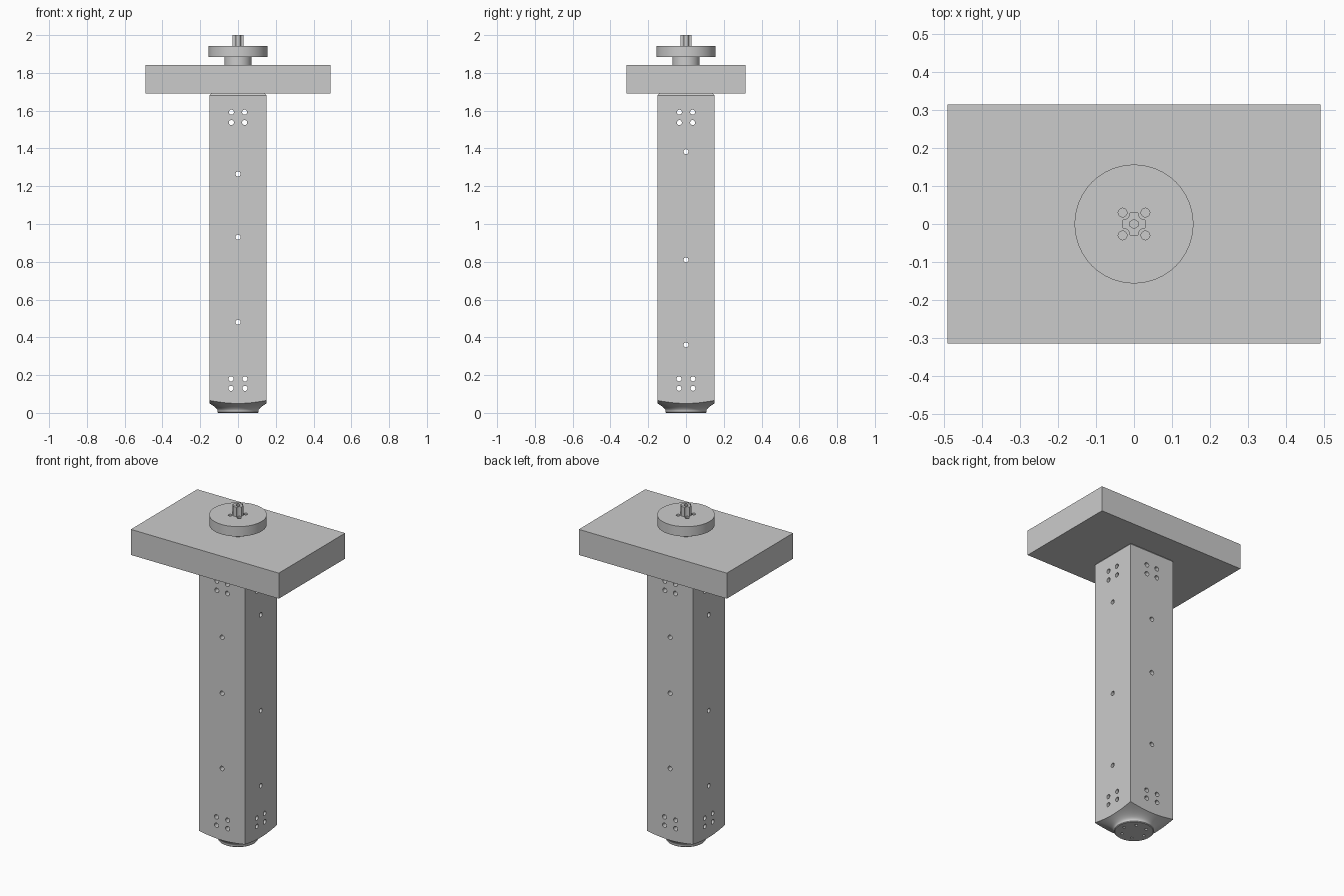
import bpy, bmesh, math
from mathutils import Matrix

if "Cube" in bpy.data.objects:
    bpy.data.objects.remove(bpy.data.objects["Cube"])


def make_object(name, bm):
    bmesh.ops.recalc_face_normals(bm, faces=bm.faces)
    mesh = bpy.data.meshes.new(name)
    bm.to_mesh(mesh)
    bm.free()
    obj = bpy.data.objects.new(name, mesh)
    bpy.context.collection.objects.link(obj)
    return obj


def loft(name, rings):
    """Skin a stack of closed rings and cap both ends."""
    bm = bmesh.new()
    loops = [[bm.verts.new(p) for p in ring] for ring in rings]
    n = len(loops[0])
    for a, b in zip(loops, loops[1:]):
        for i in range(n):
            j = (i + 1) % n
            bm.faces.new((a[i], a[j], b[j], b[i]))
    bm.faces.new(loops[0][::-1])
    bm.faces.new(loops[-1])
    return make_object(name, bm)


def circle(r, z, n=64):
    return [(r * math.cos(2 * math.pi * i / n), r * math.sin(2 * math.pi * i / n), z)
            for i in range(n)]


def add_bore(bm, radius, depth, matrix, segments=20):
    bmesh.ops.create_cone(bm, cap_ends=True, segments=segments, radius1=radius,
                          radius2=radius, depth=depth, matrix=matrix)


def cut(obj, bm):
    """Subtract the bores in bm from obj, then discard the cutter."""
    cutter = make_object("cutter", bm)
    cutter.hide_render = True
    mod = obj.modifiers.new("bores", 'BOOLEAN')
    mod.operation, mod.solver, mod.object = 'DIFFERENCE', 'EXACT', cutter
    select(obj)
    bpy.ops.object.modifier_apply(modifier=mod.name)
    bpy.data.objects.remove(cutter)


def select(obj):
    bpy.ops.object.select_all(action='DESELECT')
    obj.select_set(True)
    bpy.context.view_layer.objects.active = obj


# Square post, coved at the bottom into a round foot
HALF, FOOT, N = 0.151, 0.108, 64


def post_ring(t, z_low=None, half=HALF):
    ring = []
    for i in range(N):
        a = 2 * math.pi * i / N
        c, s = math.cos(a), math.sin(a)
        square = half / max(abs(c), abs(s))
        r = FOOT + (square - FOOT) * t ** 1.6
        if z_low is None:
            top = 0.05 + 0.25 * (square - half)
            z = 0.012 + (top - 0.012) * t
        else:
            z = z_low
        ring.append((r * c, r * s, z))
    return ring


rings = [circle(0.104, 0), circle(FOOT, 0.004)]
rings += [post_ring(k / 8) for k in range(9)]
rings += [post_ring(1, 1.68), post_ring(1, 1.692, HALF - 0.01)]
post = loft("post", rings)

# Through bores: four at each end plus three down the middle, on both axes
ends = [(u, z) for u in (-0.037, 0.037) for z in (0.13, 0.18)]
ends += [(u, z) for u in (-0.035, 0.035) for z in (1.537, 1.592)]

bm = bmesh.new()
for x, z in ends + [(0, h) for h in (0.48, 0.93, 1.265)]:
    add_bore(bm, 0.0135, 0.5, Matrix.Translation((x, 0, z)) @ Matrix.Rotation(math.pi / 2, 4, 'X'))
cut(post, bm)

bm = bmesh.new()
for y, z in ends + [(0, h) for h in (0.36, 0.81, 1.383)]:
    add_bore(bm, 0.0132, 0.5, Matrix.Translation((0, y, z)) @ Matrix.Rotation(math.pi / 2, 4, 'Y'), 22)
cut(post, bm)

# Small screw holes in the underside of the foot
bm = bmesh.new()
for k in range(6):
    a = k * math.pi / 3
    add_bore(bm, 0.008, 0.04, Matrix.Translation((0.07 * math.cos(a), 0.07 * math.sin(a), 0)), 12)
cut(post, bm)

# Rectangular slab on the post
bm = bmesh.new()
bmesh.ops.create_cube(bm, size=1, matrix=Matrix.Translation((0, 0, 1.7665))
                      @ Matrix.Diagonal((0.98, 0.628, 0.153, 1)))
slab = make_object("slab", bm)

# Turned hub: narrow neck and wide disc with four bolt holes
hub = loft("hub_disc", [circle(0.072, 1.842), circle(0.072, 1.884),
                        circle(0.156, 1.884), circle(0.156, 1.943)])
bm = bmesh.new()
for x in (-0.03, 0.03):
    for y in (-0.03, 0.03):
        add_bore(bm, 0.0115, 0.08, Matrix.Translation((x, y, 1.943)))
cut(hub, bm)

# Cross-shaped drive shaft with a hexagonal bore
quarter = [(0.03, -0.011), (0.03, 0.011), (0.022, 0.012), (0.016, 0.016), (0.012, 0.022)]
outline = []
for k in range(4):
    c, s = round(math.cos(k * math.pi / 2)), round(math.sin(k * math.pi / 2))
    outline += [(c * x - s * y, s * x + c * y) for x, y in quarter]
shaft = loft("drive_shaft", [[(x, y, z) for x, y in outline] for z in (1.94, 2.0)])
bm = bmesh.new()
add_bore(bm, 0.012, 0.1, Matrix.Translation((0, 0, 2.0)), 6)
cut(shaft, bm)

# Smooth the curved surfaces while keeping edges crisp
for obj in (post, hub):
    select(obj)
    bpy.ops.object.shade_smooth_by_angle(angle=math.radians(30))
